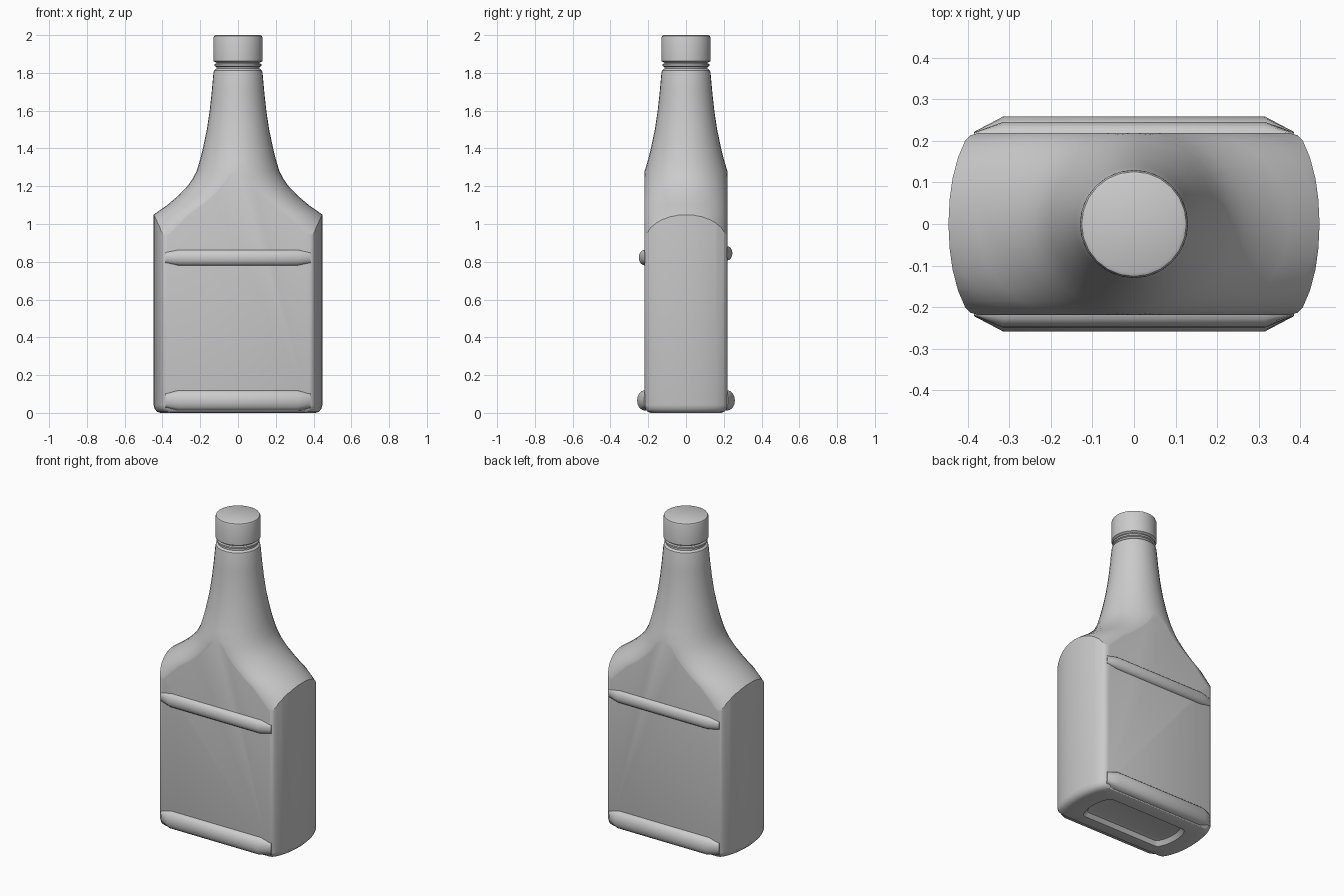
import bpy, bmesh
from math import sin, cos, pi, radians

if "Cube" in bpy.data.objects:
    bpy.data.objects.remove(bpy.data.objects["Cube"])


def loft(name, rings):
    """Skin equal-length closed rings of points and cap both ends."""
    bm = bmesh.new()
    loops = [[bm.verts.new(p) for p in r] for r in rings]
    n = len(loops[0])
    for a, b in zip(loops, loops[1:]):
        for i in range(n):
            j = (i + 1) % n
            bm.faces.new((a[i], a[j], b[j], b[i]))
    bm.faces.new(loops[0][::-1])
    bm.faces.new(loops[-1])
    bmesh.ops.remove_doubles(bm, verts=bm.verts, dist=1e-5)
    bmesh.ops.recalc_face_normals(bm, faces=bm.faces)
    me = bpy.data.meshes.new(name)
    bm.to_mesh(me)
    bm.free()
    ob = bpy.data.objects.new(name, me)
    bpy.context.collection.objects.link(ob)
    return ob


def smooth(ob, angle=30):
    bpy.ops.object.select_all(action='DESELECT')
    ob.select_set(True)
    bpy.context.view_layer.objects.active = ob
    bpy.ops.object.shade_smooth_by_angle(angle=radians(angle))


def stadium(w, d, z, n=16):
    """Round-ended section: half width w, half depth d."""
    pts = []
    for s in (1, -1):
        for i in range(n + 1):
            a = -pi / 2 + pi * i / n
            pts.append((s * (w - d + d * cos(a)), s * d * sin(a), z))
    return pts


# plan of the body: flat front and back, bowed sides, small rounded corners
W, D = 0.447, 0.219
half = [(0.375, -D), (0.393, -0.214), (0.407, -0.2), (0.424, -0.16),
        (0.437, -0.11), (0.444, -0.06), (W, 0)]
right = half + [(x, -y) for x, y in half[-2::-1]]
plan = right + [(-x, -y) for x, y in right]


def body_ring(w, d, z):
    return [(x * w / W, y * d / D, z) for x, y in plan]


# body block with rounded foot and recessed base
body = loft("bottle_body", [body_ring(*s) for s in (
    (0.27, 0.095, 0.03), (0.29, 0.11, 0.025), (0.31, 0.125, 0.0),
    (0.41, 0.185, 0.0), (0.428, 0.203, 0.006), (0.441, 0.214, 0.02),
    (W, D, 0.042), (W, D, 1.95))])

# flared shoulder and neck, with the neck bead under the cap
flare = [(-0.1, 1.0), (0.75, 0.9), (0.84, 0.7), (0.9, 0.6), (0.95, 0.545),
         (1.0, 0.495), (1.05, 0.446), (1.1, 0.375), (1.15, 0.316),
         (1.2, 0.268), (1.24, 0.24), (1.28, 0.219), (1.34, 0.201),
         (1.4, 0.186), (1.5, 0.165), (1.6, 0.15), (1.7, 0.139),
         (1.8, 0.13), (1.812, 0.127), (1.822, 0.115), (1.832, 0.115),
         (1.836, 0.124), (1.846, 0.124), (1.85, 0.115), (1.88, 0.115)]
shoulder = loft("shoulder_cutter",
                [stadium(w, min(w, 0.2225), z) for z, w in flare])
shoulder.hide_render = True

# keep what the block and the flared shape share
mod = body.modifiers.new("shoulder", 'BOOLEAN')
mod.operation, mod.solver, mod.object = 'INTERSECT', 'EXACT', shoulder
bpy.context.view_layer.objects.active = body
bpy.ops.object.modifier_apply(modifier=mod.name)
bpy.data.objects.remove(shoulder)
smooth(body)

# screw cap
cap = loft("cap", [stadium(r, r, z, 12) for z, r in (
    (1.855, 0.118), (1.862, 0.13), (1.985, 0.13), (1.996, 0.126), (2.0, 0.118))])
smooth(cap)


def rib(name, side, z, h, out):
    """Horizontal rounded rib with tapered ends on the front or back."""
    rings = []
    for x, k in ((-0.385, 0.12), (-0.315, 1), (0.315, 1), (0.385, 0.12)):
        ring = [(x, side * 0.2, z - h), (x, side * 0.2, z + h)]
        for i in range(9):
            a = pi * i / 8
            ring.append((x, side * (0.217 + (out - 0.217) * k * sin(a)),
                         z + h * (0.6 + 0.4 * k) * cos(a)))
        rings.append(ring)
    smooth(loft(name, rings), 35)


# label-framing ribs
rib("front_upper_rib", -1, 0.822, 0.042, 0.25)
rib("back_upper_rib", 1, 0.845, 0.038, 0.246)
rib("front_lower_rib", -1, 0.066, 0.054, 0.259)
rib("back_lower_rib", 1, 0.066, 0.054, 0.259)
